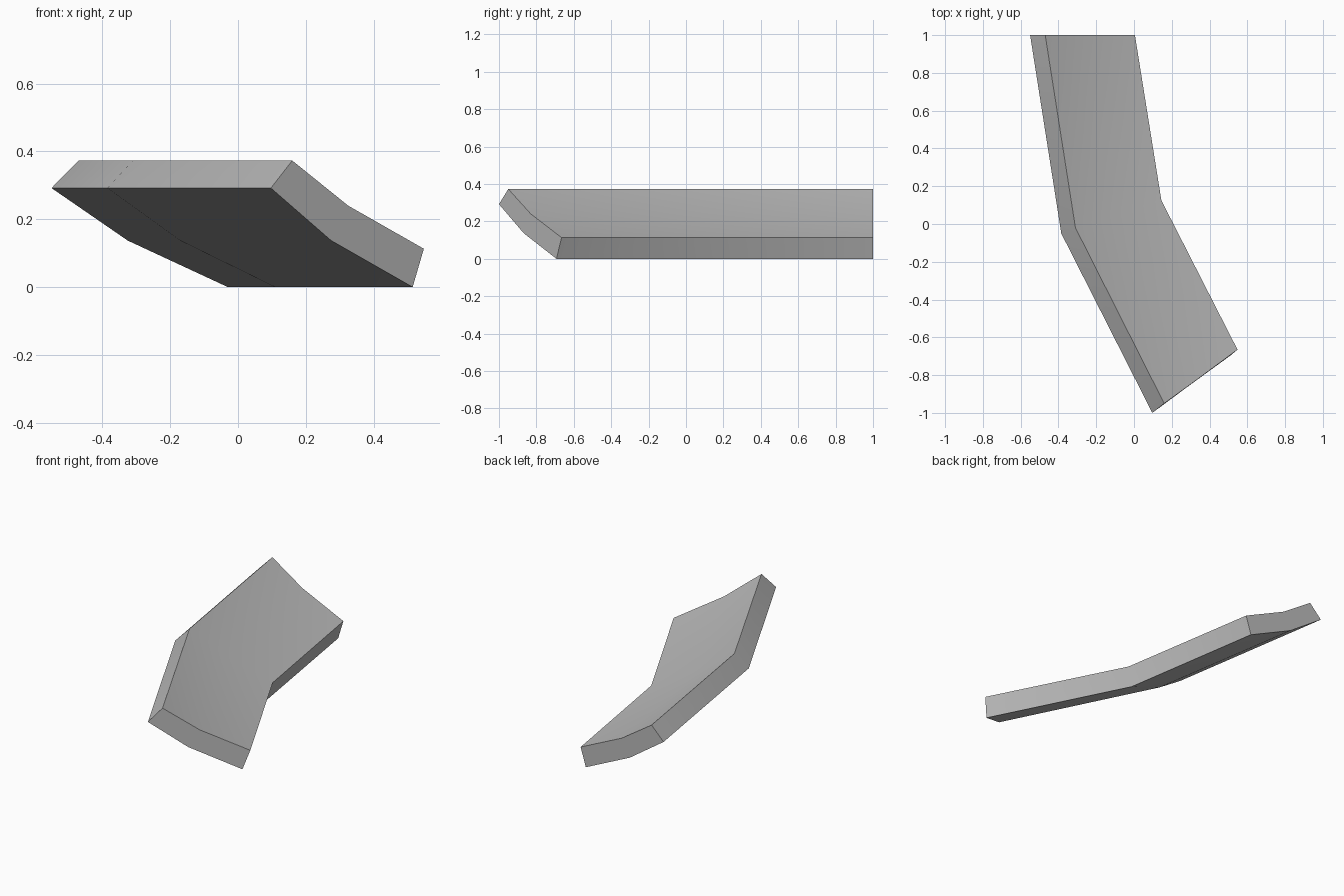
import bpy, bmesh, math

cube = bpy.data.objects.get("Cube")
if cube:
    bpy.data.objects.remove(cube, do_unlink=True)

grey = bpy.data.materials.new("plain grey")
grey.use_nodes = True
colour = (0.5, 0.5, 0.5, 1)
grey.diffuse_color = colour
grey.node_tree.nodes["Principled BSDF"].inputs["Base Color"].default_value = colour

# Heights shared by every cross-section: high edge, crease, low edge
top_z = (0.373, 0.24, 0.113)
bottom_z = (0.292, 0.137, 0.0)

# Plan positions of the sections, back to front: (top points, bottom points)
sections = [
    (((-0.47, 1), (-0.27, 1), (0.005, 1)),
     ((-0.55, 1), (-0.325, 1), (-0.03, 1))),
    (((-0.31, -0.02), (-0.12, 0.045), (0.145, 0.125)),
     ((-0.385, -0.05), (-0.17, 0.025), (0.11, 0.11))),
    (((0.16, -0.95), (0.325, -0.83), (0.548, -0.665)),
     ((0.097, -1), (0.275, -0.868), (0.515, -0.693))),
]

# Loft the sections into one bent slab
bm = bmesh.new()
rings = []
for top, bottom in sections:
    upper = [bm.verts.new((x, y, z)) for (x, y), z in zip(top, top_z)]
    lower = [bm.verts.new((x, y, z)) for (x, y), z in zip(bottom, bottom_z)]
    rings.append(upper + lower[::-1])
for a, b in zip(rings, rings[1:]):
    for i in range(len(a)):
        j = (i + 1) % len(a)
        bm.faces.new((a[i], a[j], b[j], b[i]))

# Close both ends, split at the crease
for ring in (rings[0], rings[-1]):
    for i in range(2):
        bm.faces.new((ring[i], ring[i + 1], ring[4 - i], ring[5 - i]))
bmesh.ops.recalc_face_normals(bm, faces=bm.faces)

mesh = bpy.data.meshes.new("bent_slab")
bm.to_mesh(mesh)
bm.free()
slab = bpy.data.objects.new("bent_slab", mesh)
bpy.context.collection.objects.link(slab)
mesh.materials.append(grey)

# Soft bends, crisp outer edges
bpy.ops.object.select_all(action="DESELECT")
slab.select_set(True)
bpy.context.view_layer.objects.active = slab
bpy.ops.object.shade_smooth_by_angle(angle=math.radians(30))
